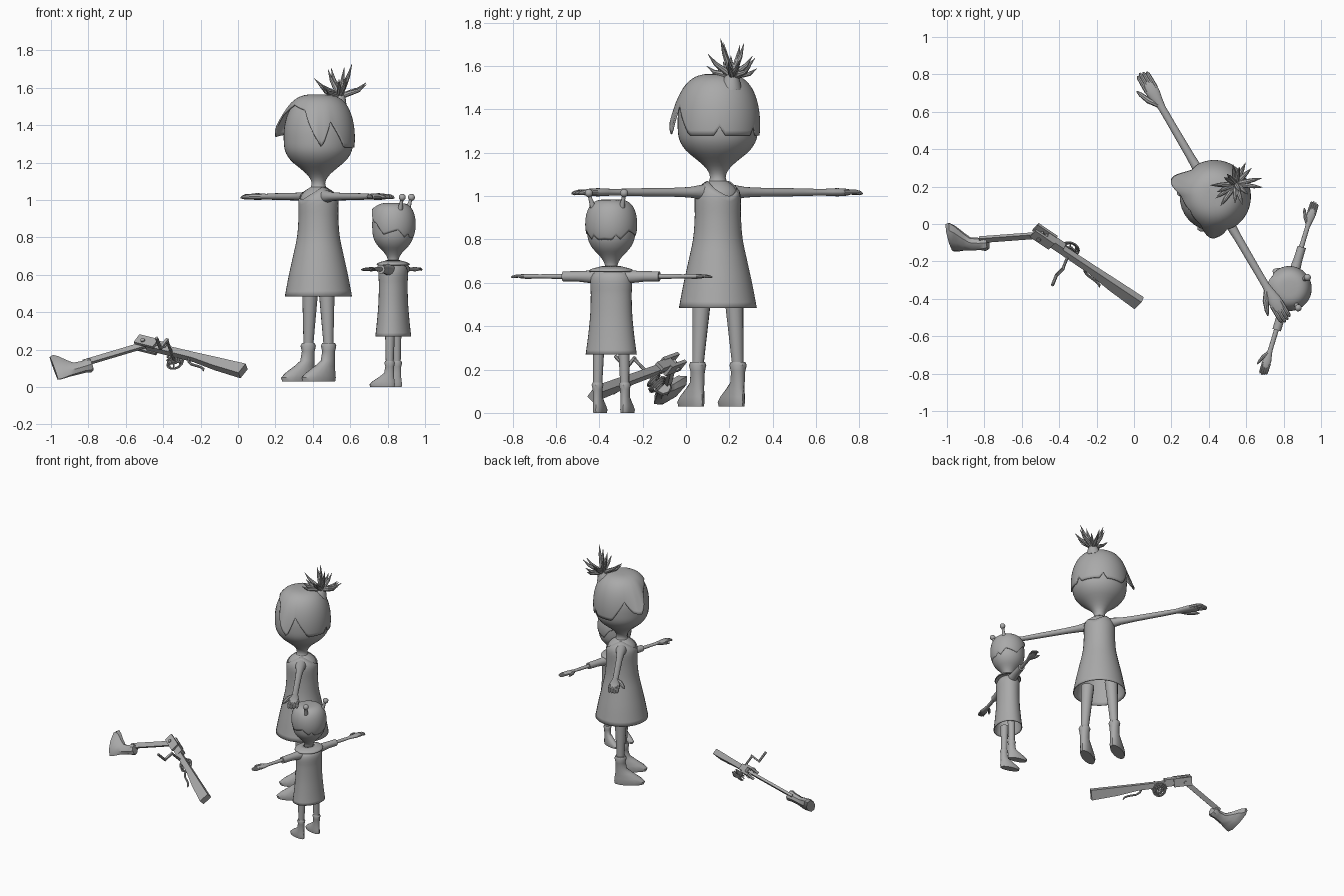
import bpy, bmesh, math, random
from mathutils import Vector, Matrix

if "Cube" in bpy.data.objects:
    bpy.data.objects.remove(bpy.data.objects["Cube"])

random.seed(4)
grey = bpy.data.materials.new("plain grey")
grey.diffuse_color = (0.4, 0.4, 0.4, 1)
grey.use_nodes = True
grey.node_tree.nodes["Principled BSDF"].inputs["Base Color"].default_value = grey.diffuse_color
M = Matrix()          # placement of the thing being built


def finish(name, bm, thick=0):
    bmesh.ops.remove_doubles(bm, verts=bm.verts, dist=1e-5)
    bmesh.ops.recalc_face_normals(bm, faces=bm.faces)
    bm.transform(M)
    me = bpy.data.meshes.new(name)
    bm.to_mesh(me)
    bm.free()
    me.shade_smooth()
    me.set_sharp_from_angle(angle=math.radians(40))
    me.materials.append(grey)
    ob = bpy.data.objects.new(name, me)
    bpy.context.collection.objects.link(ob)
    if thick:
        mod = ob.modifiers.new("thickness", "SOLIDIFY")
        mod.thickness, mod.offset = thick, -1
    return ob


def sweep(name, pts, radii, n=12, axis=None, ref=None):
    """Capped tube through pts; each radius is a number or (side, up)."""
    pts = [Vector(p) for p in pts]
    if ref is None:
        run = (pts[-1] - pts[0]).normalized()
        ref = (0, 1, 0) if abs(run.z) > 0.8 else (0, 0, 1)
    bm, rings = bmesh.new(), []
    k, off = (math.sqrt(2), math.pi / 4) if n == 4 else (1, 0)
    for i, p in enumerate(pts):
        t = Vector(axis) if axis else (pts[min(i + 1, len(pts) - 1)] - pts[max(i - 1, 0)]).normalized()
        side = t.cross(Vector(ref)).normalized()
        up = side.cross(t)
        r = radii[i] if isinstance(radii, (list, tuple)) else radii
        a, b = r if isinstance(r, tuple) else (r, r)
        rings.append([bm.verts.new(p + k * (side * a * math.cos(off + j * math.tau / n)
                      + up * b * math.sin(off + j * math.tau / n))) for j in range(n)])
    for A, B in zip(rings, rings[1:]):
        for j in range(n):
            bm.faces.new((A[j], A[(j + 1) % n], B[(j + 1) % n], B[j]))
    bm.faces.new(rings[0])
    bm.faces.new(rings[-1])
    return finish(name, bm)


def surface(name, f, nphi, nt, thick=0):
    """Closed-around surface f(angle from the front, t)."""
    bm = bmesh.new()
    g = [[bm.verts.new(f(-math.pi + math.tau * j / nphi, i / nt)) for j in range(nphi)] for i in range(nt + 1)]
    for A, B in zip(g, g[1:]):
        for j in range(nphi):
            bm.faces.new((A[j], A[(j + 1) % nphi], B[(j + 1) % nphi], B[j]))
    return finish(name, bm, thick)


def lerp_table(tab, x, smooth=False):
    x = min(max(x, tab[0][0]), tab[-1][0])
    i = next(i for i in range(len(tab) - 1) if x <= tab[i + 1][0])
    (x0, y0), (x1, y1) = tab[i], tab[i + 1]
    u = (x - x0) / (x1 - x0)
    if not smooth:
        return y0 + (y1 - y0) * u
    (xa, ya), (xb, yb) = tab[max(i - 1, 0)], tab[min(i + 2, len(tab) - 1)]
    m0, m1 = (y1 - ya) / (x1 - xa) * (x1 - x0), (yb - y0) / (xb - x0) * (x1 - x0)
    return ((2*u**3 - 3*u*u + 1) * y0 + (u**3 - 2*u*u + u) * m0
            + (3*u*u - 2*u**3) * y1 + (u**3 - u*u) * m1)


def lathe(name, tab, sx=1, sy=1, top=None, thick=0, nt=20):
    z0, z1 = tab[0][0], tab[-1][0]

    def f(p, t):
        z = z0 + ((top(p) if top else z1) - z0) * t
        r = lerp_table(tab, z, True)
        return (sx * r * math.sin(p), -sy * r * math.cos(p), z)
    return surface(name, f, 32, nt, thick)


def boot(name, k, base, n):
    rows = [(0, -.06, .038, .10), (.02, -.062, .042, .105), (.045, -.05, .04, .09), (.08, -.025, .035, .06),
            (.11, -.005, .031, .04), (.16, 0, .033, .035), (.19, 0, .04, .042), (.205, 0, .034, .034)]
    base = Vector(base)
    sweep(name, [base + k * Vector((0, c, z)) for z, c, a, b in rows],
          [(a * k, b * k) for z, c, a, b in rows], n, axis=(0, 0, 1))


def hair(name, zc, h, R, power, hem, flares):
    def f(p, t):
        d = math.degrees(p)
        c = max(-.9, min(1, (lerp_table(hem, d) - zc) / h))
        th = math.acos(c) * t
        r = R * math.sin(th) ** power
        for at, amount in flares:
            r += amount * math.exp(-((d - at) / 15) ** 2) * t ** 3
        return (r * math.sin(p), -r * math.cos(p), zc + h * math.cos(th))
    surface(name, f, 90, 18, 0.008)


def limbs(k, arm_z, boot_k, foot_z, leg):
    for s, side in ((1, "left"), (-1, "right")):
        X = lambda rows: [(s * x * k, y * k, arm_z + z * k) for x, y, z in rows]
        # arm and palm
        rows = [(.04, .035, .04), (.10, .036, .032), (.15, .027, .024), (.25, .022, .02), (.45, .02, .018),
                (.55, .02, .015), (.60, .028, .017), (.64, .036, .019), (.69, .036, .016), (.71, .03, .01)]
        sweep(side + " arm", X([(x, -.003, 0) for x, a, b in rows]), [(a * k, b * k) for x, a, b in rows], 16)
        # fingers and thumb
        for i in range(4):
            y, e = -.03 + .018 * i, .773 - .008 * abs(i - 1.2)
            sweep(side + " finger", X([(.66, y, 0), (.72, y, .002), (e - .012, y, -.004), (e, y, -.006)]),
                  [.012 * k, .0115 * k, .01 * k, .004 * k], 8)
        sweep(side + " thumb", X([(.57, -.01, 0), (.62, -.045, 0), (.67, -.066, -.003), (.695, -.075, -.005)]),
              [.014 * k, .016 * k, .012 * k, .004 * k], 8)
        # leg and boot
        (xa, za, ra), (xb, zb, rb) = leg
        sweep(side + " leg", [(s * xa, 0, za), (s * (xa + xb) / 2, 0, (za + zb) / 2), (s * xb, 0, zb)],
              [ra, (ra + rb) / 2, rb], 14)
        boot(side + " boot", boot_k, (s * xb, 0, foot_z), 16)


def mirrored(half):
    return [(-a, z) for a, z in reversed(half) if a > 0] + half


# ---- large figure
M = Matrix.Translation((.43, .147, 0)) @ Matrix.Rotation(math.radians(-59.7), 4, "Z")
lathe("large head", [(.98, .07), (1.04, .06), (1.07, .04), (1.10, .038), (1.135, .06), (1.17, .10), (1.21, .147),
                     (1.26, .178), (1.33, .186), (1.40, .181), (1.47, .16), (1.52, .125), (1.55, .07)], nt=32)
lathe("large dress", [(.485, .18), (.6, .158), (.7, .136), (.8, .115), (.9, .107), (.98, .107),
                      (1.02, .102), (1.05, .078), (1.075, .05)], thick=.006,
      top=lambda p: 1.0 + .07 * abs(math.sin(p)) ** 1.5)
lathe("large chest", [(.90, .09), (.97, .10), (1.02, .094), (1.05, .07), (1.07, .04)])
limbs(1, 1.018, 1, .03, ((.085, .55, .045), (.108, .2, .025)))
back = [(80, 1.42), (106, 1.28), (145, 1.28), (152, 1.32), (160, 1.28), (180, 1.28)]
front = [(-65, 1.35), (-52, 1.34), (-35, 1.46), (0, 1.51), (35, 1.48), (52, 1.36), (65, 1.28)]
hair("large hair", 1.33, .235, .195, .6, [(-a, z) for a, z in reversed(back)] + front + back,
     [(-52, .055), (58, .03)])
# spiky topknot
sweep("topknot base", [(0, .12, 1.5), (0, .13, 1.545), (0, .14, 1.575)], [.05, .035, .02])
for i in range(16):
    az = i * 2.4
    tilt = math.radians((22, 50, 78, 62)[i % 4] + random.uniform(-8, 8))
    L = random.uniform(.12, .165) + (.03 if i % 4 == 0 else 0)
    d = Vector((math.sin(tilt) * math.cos(az), math.sin(tilt) * math.sin(az), math.cos(tilt)))
    b = Vector((0, .132, 1.55))
    sweep("topknot spike", [b, b + d * L * .35, b + d * L * .7 + Vector((0, 0, -.004)), b + d * L + Vector((0, 0, .012))],
          [.013, .014, .01, .001], 8)

# ---- small figure
M = Matrix.Translation((.83, -.345, 0)) @ Matrix.Rotation(math.radians(-106.8), 4, "Z")
lathe("small head", [(.62, .03), (.685, .03), (.72, .05), (.76, .087), (.80, .107), (.87, .113),
                     (.92, .107), (.95, .09), (.97, .06)], nt=28)
lathe("small dress", [(.27, .12), (.35, .109), (.45, .099), (.55, .096), (.61, .098), (.645, .085), (.665, .04)],
      sx=1, sy=.78, thick=.005)
lathe("collar", [(.652, .103), (.664, .094), (.678, .04)], sy=.85, thick=.006, nt=5)
limbs(.628, .63, .68, 0, ((.06, .32, .027), (.066, .1, .02)))
for s in (1, -1):
    sweep("sleeve", [(s * .05, 0, .625), (s * .10, 0, .628), (s * .16, 0, .63), (s * .232, 0, .63)],
          [.038, .029, .024, .023], 16)
    # knob on a stalk
    sweep("hair stalk", [(s * .07, .06, .95), (s * .08, .07, .99), (s * .084, .075, 1.01)], [.014, .009, .009], 10)
    sweep("hair knob", [(s * .085, .076, 1.014 + .019 * math.sin(a / 10)) for a in range(-15, 16, 3)],
          [.019 * math.cos(a / 10) for a in range(-15, 16, 3)], 12, axis=(0, 0, 1))
hair("small hair", .87, .115, .12, .5,
     mirrored([(0, .95), (20, .95), (45, .885), (58, .875), (80, .815), (120, .84), (140, .80),
               (152, .82), (162, .797), (180, .80)]), [(0, .012), (18, .008), (-18, .008)])

# ---- kicking gadget lying on its side; local x points along the stock, z is its upper side
d = Vector((.814, -.545, -.2)).normalized()
u = Vector((-.515, -.52, -.68))
u = (u - d * u.dot(d)).normalized()
R = Matrix((-d, u.cross(d), -u)).transposed().to_4x4()
G = Matrix.Translation((-.50, -.06, .225)) @ R
M = G
sweep("stock", [(-.655, 0, -.012), (-.48, 0, -.008), (-.33, 0, 0), (-.02, 0, 0)],
      [(.021, .036), (.02, .030), (.018, .020), (.017, .018)], 4)
for s in (1, -1):
    sweep("hinge plate", [(-.08, s * .025, .006), (.045, s * .025, .006)], [(.008, .03)] * 2, 4)
sweep("hinge pin", [(0, -.04, 0), (0, .04, 0)], .012, 10)
sweep("receiver block", [(-.14, 0, .018), (-.03, 0, .018)], [(.022, .016)] * 2, 4)
sweep("trigger lever", [(-.30, 0, -.015), (-.315, 0, -.04), (-.34, 0, -.052), (-.40, 0, -.055), (-.425, 0, -.062),
                        (-.435, 0, -.075)], [.007] * 5 + [.004], 8, ref=(0, 1, 0))
# reel and crank
for y, r0 in ((-.032, .04), (-.06, .05)):
    sweep("reel coil", [(-.19 + (r0 - .0003 * a) * math.cos(a / 5), y - .0002 * a, -.02 + (r0 - .0003 * a) * math.sin(a / 5))
                        for a in range(80)], .005, 6, ref=(0, 1, 0))
for a in range(3):
    v = Vector((math.cos(a * 1.047), 0, math.sin(a * 1.047))) * .045
    c = Vector((-.19, -.05, -.02))
    sweep("reel spoke", [c - v, c + v], .004, 6, ref=(0, 1, 0))
sweep("crank axle", [(-.19, -.07, -.015), (-.19, .11, -.015)], .008, 8)
sweep("crank arm", [(-.19, .105, -.007), (-.19, .105, -.085)], [(.008, .006)] * 2, 4)
sweep("crank handle", [(-.19, .10, -.08), (-.19, .185, -.08)], .009, 8)
# swinging arm and boot
a = Vector((.68, .1, -.72)).normalized()
sweep("kicking arm", [a * -.02, a * .34], [(.009, .017)] * 2, 4)
f = Vector((.73, 0, .68))
f = (f - a * f.dot(a)).normalized()
B = Matrix((f.cross(a), -f, -a)).transposed().to_4x4()
M = G @ Matrix.Translation(a * .50 - f * .03) @ B
boot("kicking boot", .97, (0, 0, 0), 8)
